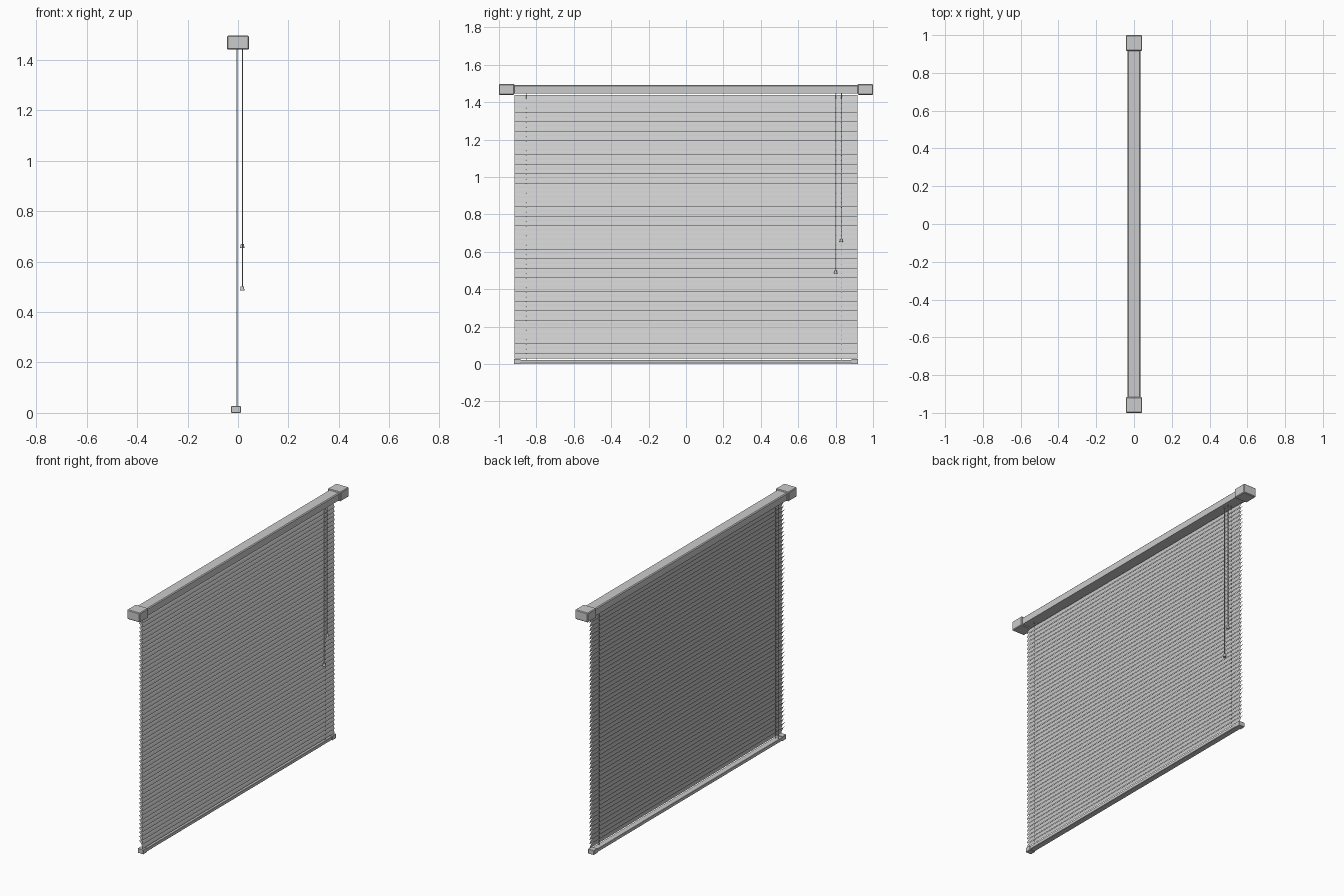
import bpy, bmesh
from mathutils import Matrix, Vector

if "Cube" in bpy.data.objects:
    bpy.data.objects.remove(bpy.data.objects["Cube"])


def make_object(name, bm):
    mesh = bpy.data.meshes.new(name)
    bm.to_mesh(mesh)
    bm.free()
    ob = bpy.data.objects.new(name, mesh)
    bpy.context.collection.objects.link(ob)
    return ob


def box(name, lo, hi, bevel=0.0):
    lo, hi = Vector(lo), Vector(hi)
    bm = bmesh.new()
    bmesh.ops.create_cube(bm, size=1.0)
    bmesh.ops.scale(bm, vec=hi - lo, verts=bm.verts)
    bmesh.ops.translate(bm, vec=(lo + hi) / 2, verts=bm.verts)
    ob = make_object(name, bm)
    if bevel:
        mod = ob.modifiers.new("bevel", 'BEVEL')
        mod.width = bevel
        mod.segments = 1
    return ob


def extrude_y(name, profile, y0, y1):
    """Solid bar along y from an x-z profile."""
    bm = bmesh.new()
    face = bm.faces.new([bm.verts.new((x, y0, z)) for x, z in profile])
    ext = bmesh.ops.extrude_face_region(bm, geom=[face])["geom"]
    moved = [g for g in ext if isinstance(g, bmesh.types.BMVert)]
    bm.faces.new([bm.verts.new((x, y0, z)) for x, z in profile]) if not face.is_valid else None
    bmesh.ops.translate(bm, vec=(0, y1 - y0, 0), verts=moved)
    bmesh.ops.recalc_face_normals(bm, faces=bm.faces)
    return make_object(name, bm)


def rod(name, x, y, z0, z1, r_bottom, r_top, sides=8):
    bm = bmesh.new()
    bmesh.ops.create_cone(bm, cap_ends=True, segments=sides,
                          radius1=r_bottom, radius2=r_top, depth=z1 - z0,
                          matrix=Matrix.Translation((x, y, (z0 + z1) / 2)))
    return make_object(name, bm)


HALF = 0.917          # half length of rails and slats
RAIL_X = -0.008       # centre of slats and bottom rail
TOP_Z, BOTTOM_Z, COUNT = 1.417, 0.053, 55
PITCH = (TOP_Z - BOTTOM_Z) / (COUNT - 1)

# Head rail with softened long top edges
extrude_y("head_rail", [(-0.035, 1.447), (0.035, 1.447), (0.035, 1.486),
                        (0.030, 1.491), (-0.030, 1.491), (-0.035, 1.486)],
          -HALF, HALF)

for side, label in ((-1, "front"), (1, "back")):
    # End brackets
    ya, yb = sorted((side * 0.917, side * 1.0))
    box("end_bracket_" + label, (-0.043, ya, 1.44), (0.043, yb, 1.497), 0.004)
    # Bottom rail caps
    ya, yb = sorted((side * 0.885, side * (HALF + 0.003)))
    box("bottom_cap_" + label, (RAIL_X - 0.019, ya, 0.0),
        (RAIL_X + 0.019, yb, 0.027), 0.001)

# Bottom rail
box("bottom_rail", (RAIL_X - 0.018, -HALF, 0.003),
    (RAIL_X + 0.018, HALF, 0.023), 0.002)

# Slats: one thin crowned sheet, repeated upwards, nearly closed
bm = bmesh.new()
rows = []
for i in range(7):
    t = i / 6 - 0.5
    crown = 0.004 * (1 - 4 * t * t)
    x = RAIL_X - 0.024 * t + crown * 0.88
    z = BOTTOM_Z + 0.045 * t + crown * 0.47
    rows.append([bm.verts.new((x, y, z)) for y in (-HALF, HALF)])
for a, b in zip(rows, rows[1:]):
    f = bm.faces.new((a[0], a[1], b[1], b[0]))
    f.smooth = True
slats = make_object("slats", bm)
array = slats.modifiers.new("stack", 'ARRAY')
array.use_relative_offset = False
array.use_constant_offset = True
array.constant_offset_displace = (0, 0, PITCH)
array.count = COUNT

# Lift cords and thin ladder tapes at the slat edges
for y, label in ((-0.853, "front"), (0.833, "back")):
    rod("lift_cord_" + label, -0.004, y, 0.02, 1.45, 0.0012, 0.0012, 6)
    for x, where in ((RAIL_X + 0.0125, "outer"), (RAIL_X - 0.0125, "inner")):
        bm = bmesh.new()
        bm.faces.new([bm.verts.new((x, y + dy, z)) for dy, z in
                      ((-0.001, 0.02), (0.001, 0.02),
                       (0.001, 1.45), (-0.001, 1.45))])
        make_object("ladder_tape_%s_%s" % (label, where), bm)

# Pull cords with tassels
for y, z, label in ((0.80, 0.485, "long"), (0.83, 0.653, "short")):
    rod("pull_cord_" + label, 0.017, y, z + 0.01, 1.45, 0.002, 0.002)
    rod("tassel_" + label, 0.017, y, z, z + 0.016, 0.009, 0.006, 12)
